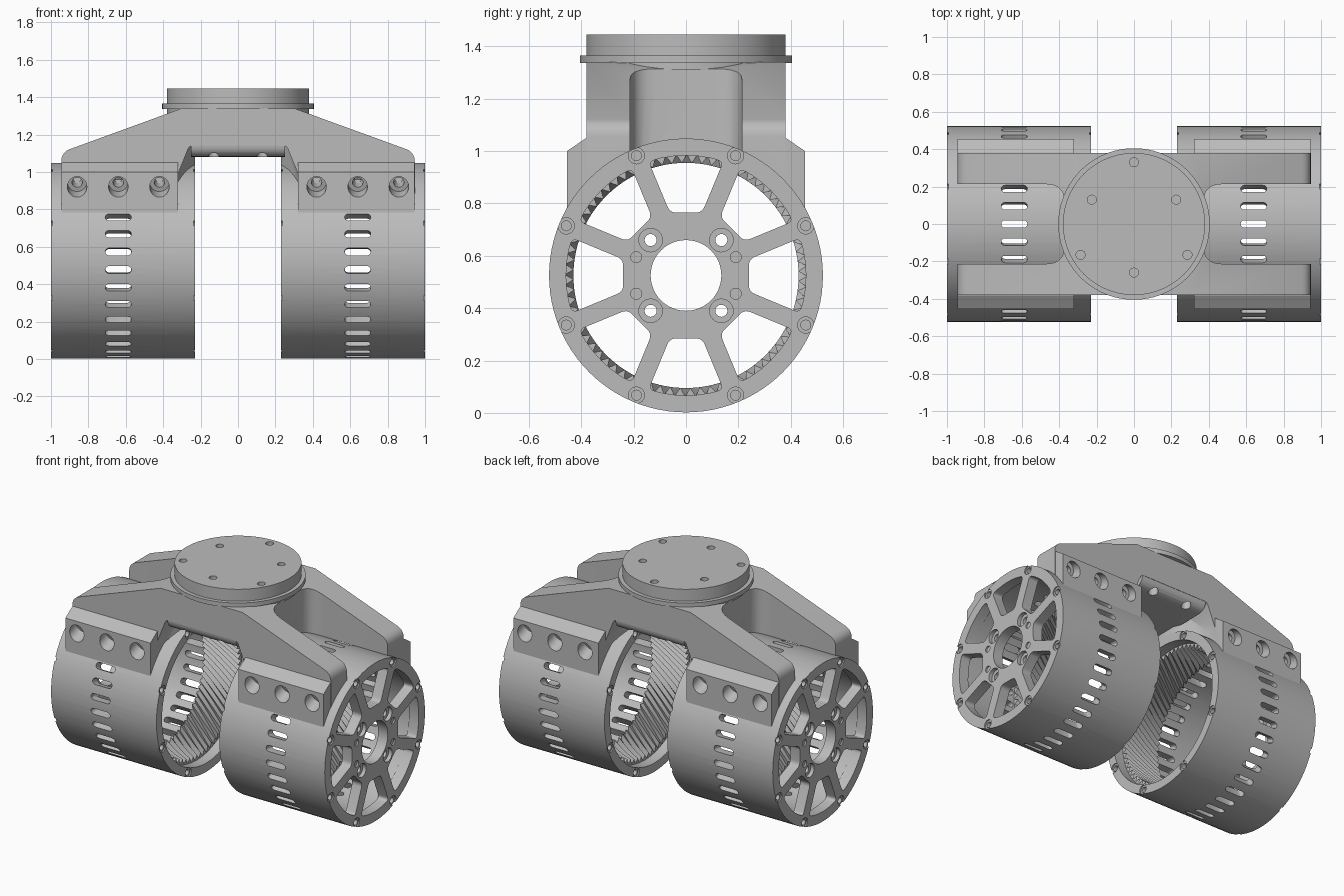
import bpy
import bmesh
from math import sin, cos, tan, pi, radians
from mathutils import Matrix, Vector

if "Cube" in bpy.data.objects:
    bpy.data.objects.remove(bpy.data.objects["Cube"])

grey = bpy.data.materials.new("machined_grey")
grey.use_nodes = True
grey.diffuse_color = (0.5, 0.5, 0.5, 1)
grey.node_tree.nodes["Principled BSDF"].inputs["Base Color"].default_value = (0.5, 0.5, 0.5, 1)

AXLE_Z, DRUM_R, BORE_R = 0.525, 0.523, 0.465
ALONG_Z = Matrix.Identity(4)
ALONG_Y = Matrix(((1, 0, 0), (0, 0, 1), (0, 1, 0))).to_4x4()
ALONG_X = Matrix(((0, 0, 1), (1, 0, 0), (0, 1, 0))).to_4x4()
AXLE = Matrix.Translation((0, 0, AXLE_Z)) @ ALONG_X


def circle(r, cx=0.0, cy=0.0, n=24):
    return [(cx + r * cos(2 * pi * i / n), cy + r * sin(2 * pi * i / n)) for i in range(n)]


def ring_spots(r, n, start=0.0):
    """Centres evenly spaced around a circle."""
    return [(r * cos(start + 2 * pi * i / n), r * sin(start + 2 * pi * i / n)) for i in range(n)]


def rounded(pts, steps=5):
    """Round each corner given as (u, v, cut length)."""
    out = []
    for i, (u, v, cut) in enumerate(pts):
        p = Vector((u, v))
        if not cut:
            out.append(p)
            continue
        a = p + (Vector(pts[i - 1][:2]) - p).normalized() * cut
        b = p + (Vector(pts[(i + 1) % len(pts)][:2]) - p).normalized() * cut
        for k in range(steps + 1):
            t = k / steps
            out.append(a * (1 - t) ** 2 + p * (2 * t * (1 - t)) + b * t * t)
    return out


def solid(name, prisms):
    """One object from prisms: (outline, start, end, matrix)."""
    bm = bmesh.new()
    for pts, h0, h1, mat in prisms:
        low, high = ([bm.verts.new(mat @ Vector((p[0], p[1], h))) for p in pts] for h in (h0, h1))
        bm.faces.new(low[::-1])
        bm.faces.new(high)
        for i in range(len(pts)):
            bm.faces.new((low[i - 1], low[i], high[i], high[i - 1]))
    return finish(bm, name)


def finish(bm, name):
    bmesh.ops.recalc_face_normals(bm, faces=bm.faces)
    if bm.calc_volume(signed=True) < 0:
        bmesh.ops.reverse_faces(bm, faces=bm.faces)
    mesh = bpy.data.meshes.new(name)
    bm.to_mesh(mesh)
    bm.free()
    mesh.materials.append(grey)
    obj = bpy.data.objects.new(name, mesh)
    bpy.context.collection.objects.link(obj)
    return obj


def combine(obj, prisms, operation="DIFFERENCE"):
    """Apply a boolean with a temporary tool body, using the first solver that succeeds."""
    tool = solid("tool", prisms)
    mod = obj.modifiers.new("cut", "BOOLEAN")
    mod.operation, mod.object = operation, tool
    for solver in ("EXACT", "MANIFOLD"):
        mod.solver = solver
        graph = bpy.context.evaluated_depsgraph_get()
        mesh = bpy.data.meshes.new_from_object(obj.evaluated_get(graph))
        if mesh.polygons:
            obj.data = mesh
            break
    obj.modifiers.clear()
    bpy.data.objects.remove(tool)


def smooth(obj):
    bpy.ops.object.select_all(action="DESELECT")
    obj.select_set(True)
    bpy.context.view_layer.objects.active = obj
    bpy.ops.object.shade_smooth_by_angle(angle=radians(30))


def turned_copy(obj, name):
    """Copy turned half a turn about the vertical axis."""
    mesh = obj.data.copy()
    mesh.transform(Matrix.Rotation(pi, 4, "Z"))
    copy = bpy.data.objects.new(name, mesh)
    bpy.context.collection.objects.link(copy)


# Drum: open inside, closed by a spoked wheel outside
drum = solid("left_drum", [(circle(DRUM_R, n=96), 0.23, 1.0, AXLE)])
combine(drum, [(circle(BORE_R, n=96), 0.1, 0.93, AXLE)])
combine(drum, [(circle(0.135, n=48), 0.9, 1.1, AXLE)])


def wheel_window(k):
    inner, outer, half_spoke = (0.25 if k % 2 else 0.24), 0.458, 0.035
    v = inner * tan(pi / 8) - half_spoke / cos(pi / 8)
    spread = pi / 8 - half_spoke / outer
    arc = [spread * (i / 3 - 1) for i in range(7)]
    pts = [(inner, v, 0.025), (inner, -v, 0.025)]
    pts += [(outer * cos(a), outer * sin(a), 0.025 if abs(a) > spread * 0.99 else 0) for a in arc]
    return rounded(pts), 0.88, 1.1, AXLE @ Matrix.Rotation(k * pi / 4, 4, "Z")


combine(drum, [wheel_window(k) for k in range(8)])

# Ring of cooling slots
slot = [(0.05 * s + 0.02 * cos(a), 0.02 * sin(a)) for s, first in ((1, -90), (-1, 90))
        for a in [radians(first + 30 * i) for i in range(7)]]
combine(drum, [(slot, 0.4, 0.6, Matrix.Translation((0.64, 0, AXLE_Z)) @
                Matrix.Rotation(2 * pi * i / 34, 4, "X")) for i in range(34)])

# Screw holes in rim and hub
rim_spots = ring_spots(0.495, 8, pi / 8)
hub_spots = ring_spots(0.191, 4, pi / 4)
combine(drum, [(circle(0.031, *p), a, b, AXLE) for p in rim_spots for a, b in ((0.992, 1.1), (0.1, 0.238))]
        + [(circle(0.045, *p), 0.975, 1.1, AXLE) for p in hub_spots]
        + [(circle(0.021, y, z), 0.99, 1.1, AXLE) for y in (-0.19, 0.19) for z in (-0.07, 0.07)])
combine(drum, [(circle(0.019, *p, 16), a, b, AXLE) for p in rim_spots for a, b in ((0.9, 1.1), (0.1, 0.3))]
        + [(circle(0.023, *p), 0.9, 1.1, AXLE) for p in hub_spots])
smooth(drum)
turned_copy(drum, "right_drum")

# Helical internal gear
TEETH, STEPS = 72, 8
bm = bmesh.new()
rings = []
for s in range(STEPS + 1):
    x, twist = 0.30 + 0.26 * s / STEPS, -0.4 * s / STEPS
    loops = []
    for radii in ((0.43, 0.463), (0.475, 0.475)):
        angles = [pi * i / TEETH + twist for i in range(2 * TEETH)]
        loops.append([bm.verts.new((x, radii[i % 2] * cos(a), AXLE_Z + radii[i % 2] * sin(a)))
                      for i, a in enumerate(angles)])
    rings.append(loops)


def bridge(a, b):
    for i in range(len(a)):
        bm.faces.new((a[i - 1], a[i], b[i], b[i - 1]))


for low, high in zip(rings, rings[1:]):
    bridge(low[0], high[0])
    bridge(low[1], high[1])
bridge(*rings[0])
bridge(*rings[-1])
gear = finish(bm, "left_ring_gear")
smooth(gear)
turned_copy(gear, "right_ring_gear")

# Yoke: sloped arms seen from the front
half = [(0.3, 1.34, 0), (0.945, 1.105, 0.05), (0.945, 0.8, 0),
        (0.325, 0.8, 0), (0.325, 0.98, 0), (0.26, 1.14, 0.02)]
outline = half + [(-x, z, r) for x, z, r in reversed(half)]
yoke = solid("yoke", [(rounded(outline), -0.38, 0.38, ALONG_Y)])

# Rounded bridge underside and tapered gussets
bridge_half = [(0.379, 1.25, 0), (0.379, 1.08, 0.07)]
bridge_section = rounded(bridge_half + [(-y, z, r) for y, z, r in reversed(bridge_half)])
combine(yoke, [(bridge_section, -0.25, 0.25, ALONG_X)], "UNION")
for s in (-1, 1):
    gusset = [(0.23, -0.1), (0.33, -0.33), (0.42, -0.33), (0.42, 0.33), (0.33, 0.33), (0.23, 0.1)]
    combine(yoke, [([(s * x, y) for x, y in gusset], 0.85, 1.19, ALONG_Z)], "UNION")

# Clamp pads on the drum flanks
pad = [(0.455, 0.78), (0.455, 1.0), (0.381, 1.05), (0.3, 1.05), (0.3, 0.78)]
combine(yoke, [([(sy * y, z) for y, z in pad], *sorted((sx * 0.322, sx * 0.943)), ALONG_X)
               for sx in (-1, 1) for sy in (-1, 1)], "UNION")

# Channels between the arms and saddles for the drums
channel = [(0.37, -0.213, 0.1), (1.2, -0.213, 0), (1.2, 0.213, 0), (0.37, 0.213, 0.1)]
combine(yoke, [(rounded([(s * x, y, r) for x, y, r in channel]), 0.5, 1.5, ALONG_Z) for s in (-1, 1)])
combine(yoke, [(circle(0.516, n=96), *sorted((s * 0.15, s * 1.1)), AXLE) for s in (-1, 1)])


# Angled clamp bolt holes and bridge holes
def pad_holes(r, h0, h1):
    return [(circle(r), h0, h1, Matrix.Translation((sx * x, sy * 0.455, 0.92)) @
             Matrix.Rotation(sy * radians(70), 4, "X"))
            for sx in (-1, 1) for sy in (-1, 1) for x in (0.42, 0.64, 0.86)]


combine(yoke, pad_holes(0.052, -0.1, 0.07))
combine(yoke, pad_holes(0.028, 0.0, 0.2))
combine(yoke, [(circle(0.03, x, y), 0.9, 1.2, ALONG_Z) for x in (-0.13, 0.13) for y in (-0.335, 0.335)])
smooth(yoke)

# Round mounting flange with screw holes on top
flange = solid("mounting_flange", [(circle(0.405, n=96), 1.337, 1.366, ALONG_Z)])
combine(flange, [(circle(0.38, n=96), 1.31, 1.445, ALONG_Z)], "UNION")
top_spots = ring_spots(0.33, 3, pi / 2) + ring_spots(0.26, 3, pi / 6)
combine(flange, [(circle(0.024, *p), 1.4, 1.5, ALONG_Z) for p in top_spots])
smooth(flange)
